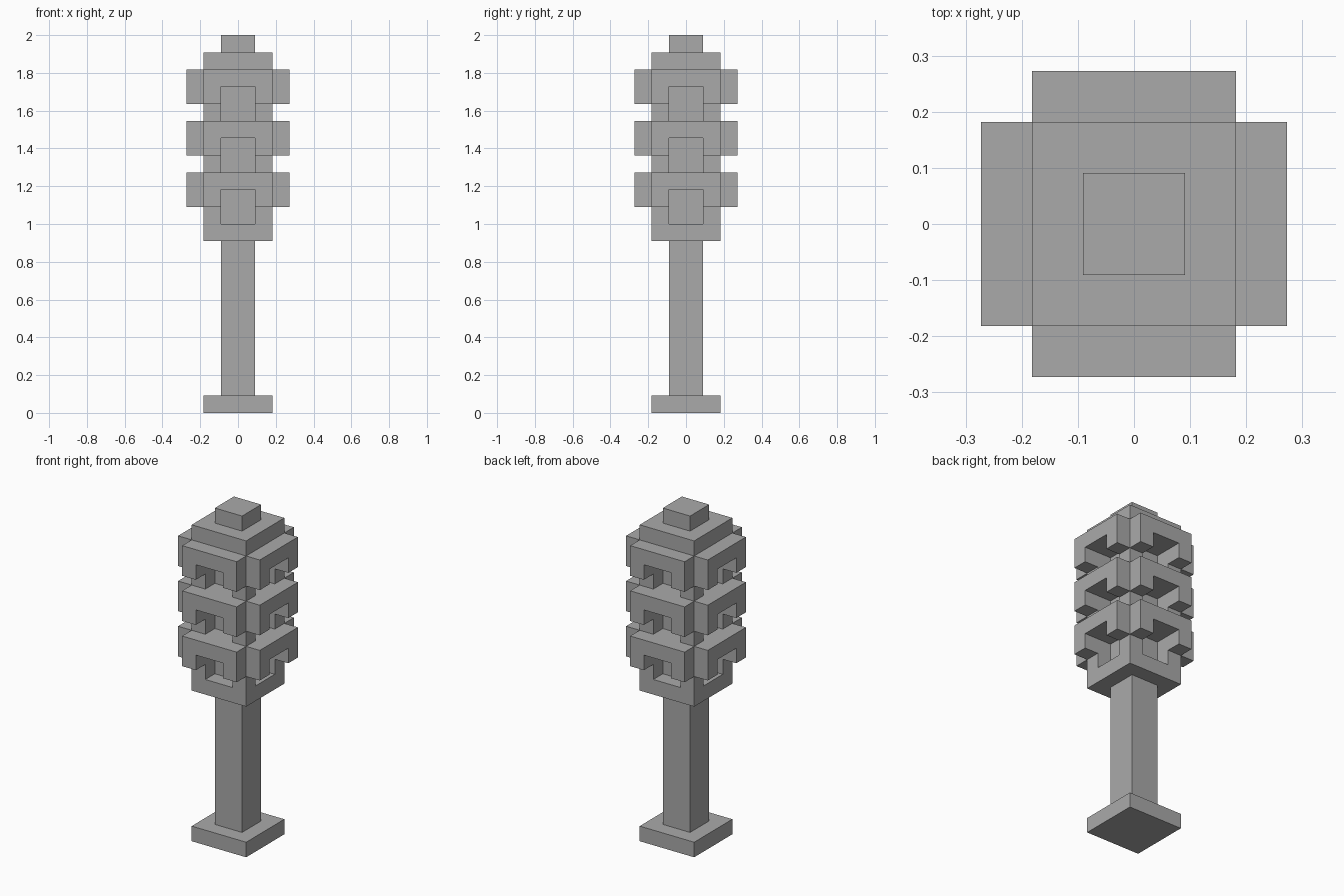
import bpy, bmesh, math
from mathutils import Matrix, Vector

cube = bpy.data.objects.get("Cube")
if cube:
    bpy.data.objects.remove(cube, do_unlink=True)

U = 1 / 11          # one block of the model
TIERS = (11, 14, 17)  # bottom height of each lamp recess, in blocks

grey = bpy.data.materials.new("plain_grey")
grey.use_nodes = True
colour = (0.4, 0.4, 0.4, 1)
grey.diffuse_color = colour
grey.node_tree.nodes["Principled BSDF"].inputs["Base Color"].default_value = colour


def finish(name, bm):
    """Scale a block-unit mesh to size and link it as a flat shaded object."""
    bmesh.ops.recalc_face_normals(bm, faces=bm.faces)
    bmesh.ops.scale(bm, vec=(U, U, U), verts=bm.verts)
    mesh = bpy.data.meshes.new(name)
    bm.to_mesh(mesh)
    bm.free()
    mesh.materials.append(grey)
    obj = bpy.data.objects.new(name, mesh)
    bpy.context.collection.objects.link(obj)
    return obj


def block(name, half, low, high):
    bm = bmesh.new()
    bmesh.ops.create_cube(bm, size=1)
    bmesh.ops.scale(bm, vec=(2 * half, 2 * half, high - low), verts=bm.verts)
    bmesh.ops.translate(bm, vec=(0, 0, (low + high) / 2), verts=bm.verts)
    return finish(name, bm)


def hood(name, low, turn):
    """Inverted U visor, one block deep, turned to one of the four sides."""
    profile = [(-2, 0), (-1, 0), (-1, 1), (1, 1), (1, 0), (2, 0), (2, 2), (-2, 2)]
    bm = bmesh.new()
    face = bm.faces.new([bm.verts.new((x, -2, low + z)) for x, z in profile])
    out = bmesh.ops.extrude_face_region(bm, geom=[face], use_keep_orig=True)
    moved = [v for v in out["geom"] if isinstance(v, bmesh.types.BMVert)]
    bmesh.ops.translate(bm, vec=(0, -1, 0), verts=moved)
    bmesh.ops.rotate(bm, matrix=Matrix.Rotation(turn, 3, "Z"), verts=bm.verts)
    return finish(name, bm)


def filled(x, y, z):
    """Whether a unit cell of the lamp housing is solid."""
    if not (-2 <= x < 2 and -2 <= y < 2 and 10 <= z < 21):
        return False
    in_tier = any(t <= z < t + 2 for t in TIERS)
    mid_x, mid_y = -1 <= x < 1, -1 <= y < 1
    return not (in_tier and mid_x != mid_y)


def housing(name):
    """Square housing with a recess in each side of every tier."""
    bm = bmesh.new()
    axes = [Vector(a) for a in ((1, 0, 0), (0, 1, 0), (0, 0, 1))]
    cells = [(x, y, z) for x in range(-2, 2) for y in range(-2, 2) for z in range(10, 21)]
    for cell in cells:
        if not filled(*cell):
            continue
        centre = Vector(cell) + Vector((0.5, 0.5, 0.5))
        for i, axis in enumerate(axes):
            for sign in (-1, 1):
                n = axis * sign
                if filled(*(round(c) for c in Vector(cell) + n)):
                    continue
                a, b = axes[(i + 1) % 3] / 2, axes[(i + 2) % 3] / 2 * sign
                mid = centre + n / 2
                bm.faces.new([bm.verts.new(mid + p) for p in (-a - b, a - b, a + b, b - a)])
    bmesh.ops.remove_doubles(bm, verts=bm.verts, dist=0.001)
    bmesh.ops.dissolve_limit(bm, angle_limit=0.01, verts=bm.verts, edges=bm.edges)
    return finish(name, bm)


# Stand
block("base_plate", 2, 0, 1)
block("post", 1, 1, 10)

# Lamp head
housing("lamp_housing")
block("top_cap", 1, 21, 22)

# Visors over every lamp recess
for level, low in zip(("lower", "middle", "upper"), TIERS):
    for side, direction in enumerate(("front", "left", "back", "right")):
        hood(f"{level}_{direction}_visor", low + 1, side * math.pi / 2)
